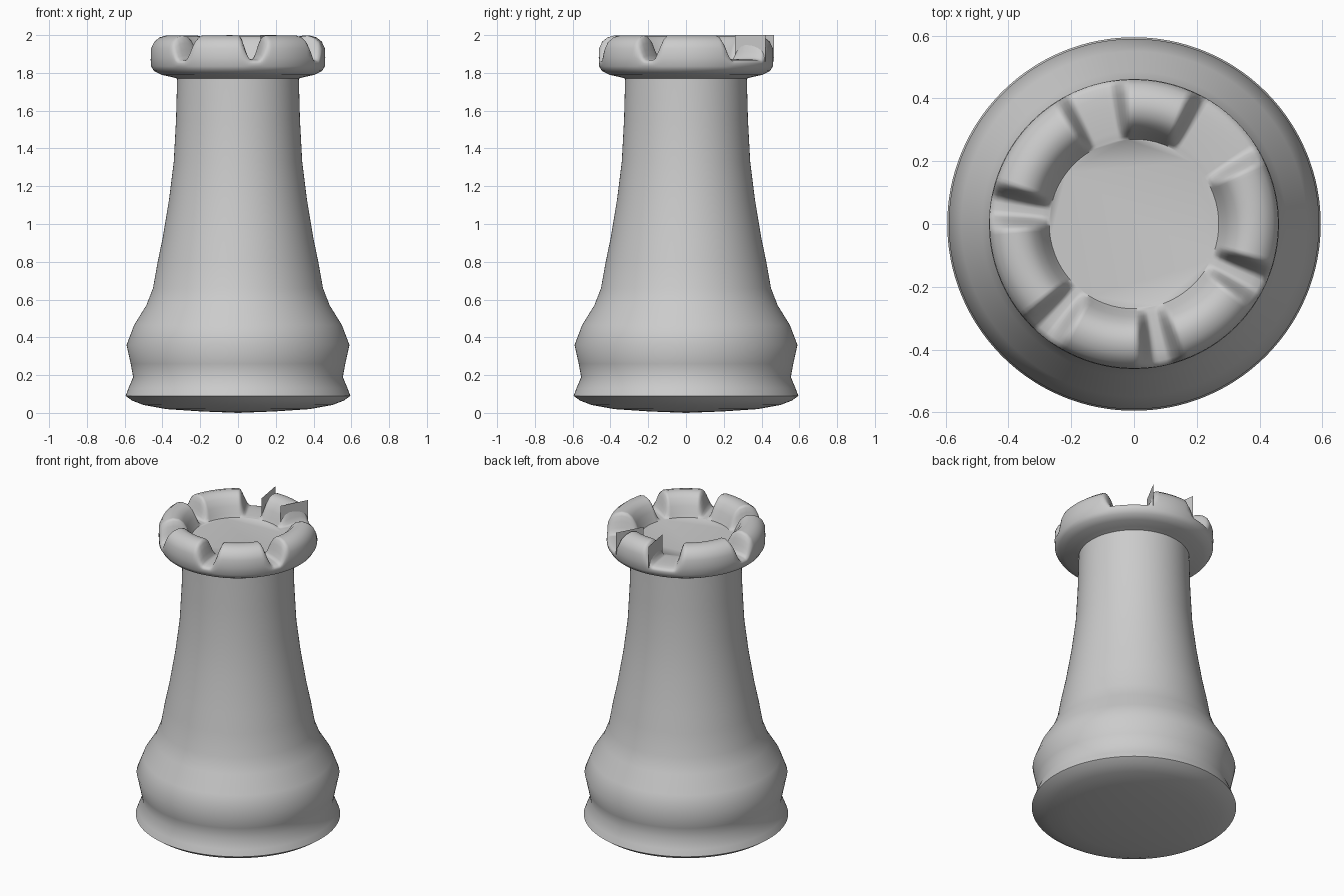
import bpy, bmesh, math

if "Cube" in bpy.data.objects:
    bpy.data.objects.remove(bpy.data.objects["Cube"])

SEGS = 240

# Lathe profile of the body, bottom centre to collar (radius, z)
BODY = [(0.2, 0.008), (0.38, 0.02), (0.5, 0.042), (0.56, 0.065), (0.595, 0.09),
        (0.58, 0.13), (0.555, 0.19), (0.568, 0.26), (0.59, 0.36), (0.55, 0.465),
        (0.485, 0.57), (0.45, 0.66), (0.425, 0.80), (0.40, 0.92), (0.365, 1.13),
        (0.34, 1.33), (0.328, 1.55), (0.322, 1.77), (0.35, 1.778), (0.405, 1.79),
        (0.445, 1.81), (0.46, 1.835)]
# Crown section: radius, notch height, merlon height
CROWN = [(0.462, 1.85, 1.88), (0.46, 1.86, 1.93), (0.443, 1.868, 1.966),
         (0.415, 1.872, 1.988), (0.38, 1.873, 1.998), (0.345, 1.873, 1.992),
         (0.318, 1.872, 1.97), (0.295, 1.871, 1.93), (0.28, 1.87, 1.89),
         (0.27, 1.868, 1.868)]
# Floors of the notches between merlons (degrees)
NOTCHES = [(-81, -76), (-28, -23), (33, 60), (100, 116), (170, 175), (227, 232)]
RAMP = 8


def merlon_height(deg):
    """0 on a notch floor, 1 on a merlon, eased between."""
    best = 1.0
    for lo, hi in NOTCHES:
        mid, half = (lo + hi) / 2, (hi - lo) / 2
        away = abs((deg - mid + 180) % 360 - 180) - half
        t = min(max(away / RAMP, 0), 1)
        best = min(best, t * t * (3 - 2 * t))
    return best


def make_object(name, bm):
    bmesh.ops.recalc_face_normals(bm, faces=bm.faces)
    mesh = bpy.data.meshes.new(name)
    bm.to_mesh(mesh)
    bm.free()
    obj = bpy.data.objects.new(name, mesh)
    bpy.context.collection.objects.link(obj)
    return obj


# Tower: lathed body flowing into the notched crown
bm = bmesh.new()
rings = []
section = [(r, z, z) for r, z in BODY] + CROWN
for r, low, high in section:
    ring = []
    for i in range(SEGS):
        deg = 360 * i / SEGS
        a = math.radians(deg)
        z = low + (high - low) * merlon_height(deg)
        ring.append(bm.verts.new((r * math.cos(a), r * math.sin(a), z)))
    rings.append(ring)
for a, b in zip(rings, rings[1:]):
    for i in range(SEGS):
        j = (i + 1) % SEGS
        bm.faces.new((a[i], a[j], b[j], b[i]))

# Slightly domed underside and flat crown floor
bottom = bm.verts.new((0, 0, 0))
for i in range(SEGS):
    bm.faces.new((bottom, rings[0][(i + 1) % SEGS], rings[0][i]))
bm.faces.new(rings[-1])
tower = make_object("rook_tower", bm)
bpy.context.view_layer.objects.active = tower
tower.select_set(True)
bpy.ops.object.shade_smooth_by_angle(angle=math.radians(60))

# Thin flat fins on both sides of the back merlon
for name, inner, outer in (("left_fin", (-0.03, 0.28), (-0.06, 0.465)),
                           ("right_fin", (0.12, 0.26), (0.205, 0.42))):
    bm = bmesh.new()
    bm.faces.new([bm.verts.new((x, y, z)) for (x, y), z in
                  ((inner, 1.86), (outer, 1.86), (outer, 2.0), (inner, 2.0))])
    make_object(name, bm)
